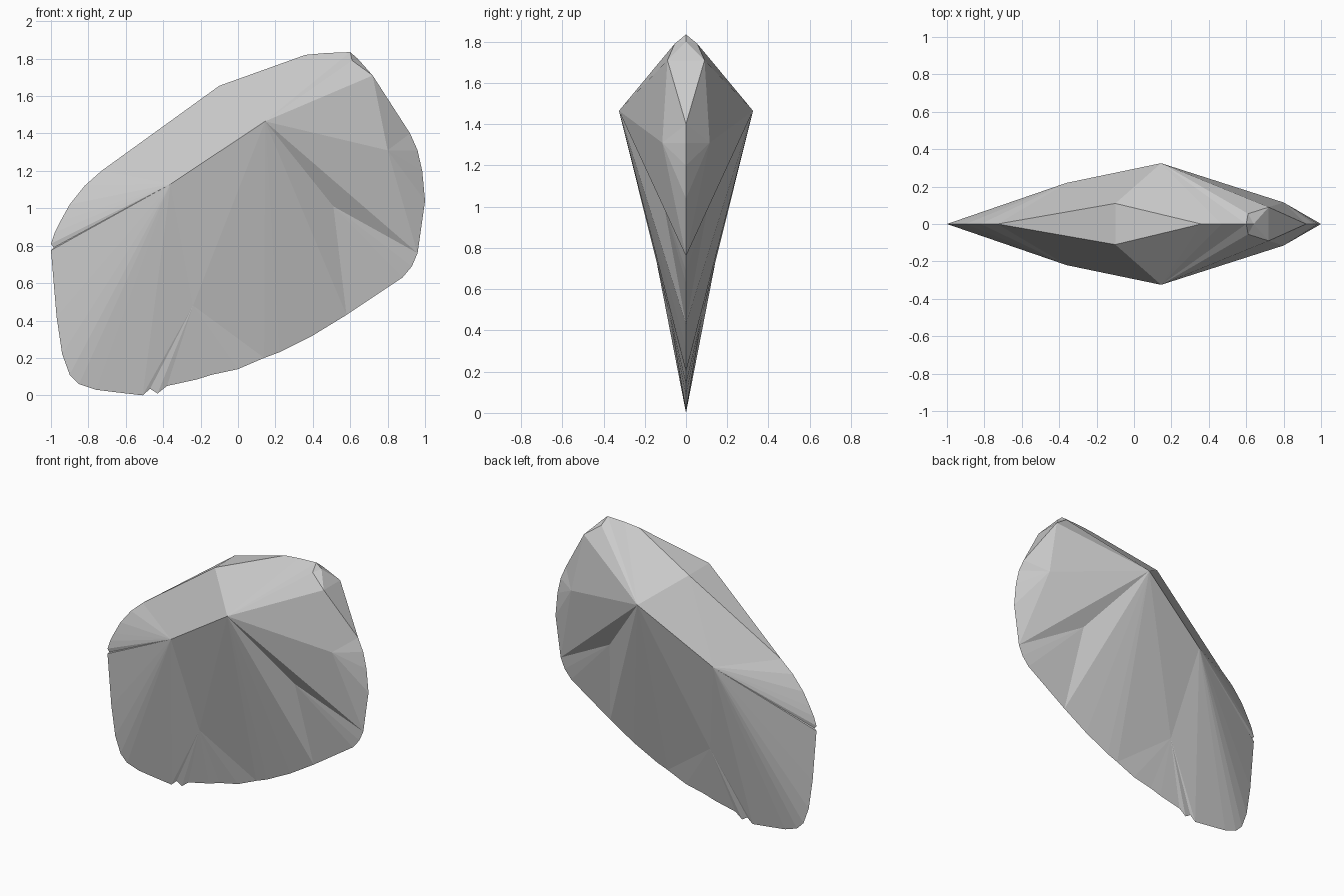
import bpy
import bmesh

cube = bpy.data.objects.get("Cube")
if cube:
    bpy.data.objects.remove(cube)

# Thin rim in the mirror plane: (x, z), running from the top to the left and around
RIM = [
    (.36, 1.82), (-.73, 1.2), (-.82, 1.12), (-.9, 1.02), (-.95, .93), (-.98, .87),
    (-1, .81), (-.985, .79), (-1, .775), (-.97, .42), (-.94, .22), (-.9, .11),
    (-.85, .06), (-.76, .03), (-.64, .015), (-.51, 0), (-.47, .035), (-.43, .01),
    (-.38, .05), (-.22, .085), (-.14, .11), (0, .14), (.14, .2), (.22, .23),
    (.4, .32), (.58, .43), (.88, .63), (.93, .69), (.96, .76), (1, 1.04),
    (.985, 1.2), (.96, 1.31), (.92, 1.4), (.6, 1.835), (.47, 1.83), (.64, 1.8),
]
NOTCH = len(RIM) - 1
CORNER, TIP, SHOULDER, SLIT, BELLY, HIP, NOSE = 32, 33, 1, 15, 22, 25, 28

# Raised points on each flank: (x, distance from the mirror plane, z)
PEAKS = {
    "crown": (.145, .325, 1.465),
    "left_peak": (-.36, .22, 1.13),
    "roof": (-.1, .11, 1.655),
    "fold": (.51, .107, 1.01),
    "cheek": (.8, .115, 1.31),
    "base": (-.24, .08, .48),
    "chip_outer": (.72, .09, 1.71),
    "chip_inner": (.61, .055, 1.79),
}

# Fans of triangles: a peak and the run of rim points it reaches
FANS = [
    ("left_peak", SHOULDER, SLIT), ("base", SLIT, BELLY), ("crown", BELLY, HIP),
    ("fold", HIP, NOSE), ("cheek", NOSE, CORNER), ("crown", TIP, TIP + 1),
]

# Triangles joining the peaks to each other and to the rim
JOINS = [
    ("crown", 0, TIP + 1), ("crown", 0, "roof"), ("crown", "roof", "left_peak"),
    ("roof", SHOULDER, "left_peak"), ("crown", "left_peak", "base"),
    ("left_peak", "base", SLIT), ("crown", "base", BELLY), ("crown", HIP, "fold"),
    ("crown", "fold", NOSE), ("crown", NOSE, "cheek"),
    ("crown", "cheek", "chip_outer"), ("cheek", CORNER, "chip_outer"),
    ("crown", "chip_outer", "chip_inner"), ("crown", "chip_inner", TIP),
    ("chip_inner", TIP, NOTCH), ("chip_inner", "chip_outer", NOTCH),
]

# Faces that bridge both flanks
BRIDGES = [("roof", SHOULDER), ("roof", 0), ("chip_outer", NOTCH), ("chip_outer", CORNER)]

bm = bmesh.new()
rim = [bm.verts.new((x, 0, z)) for x, z in RIM]
flanks = []

for side in (-1, 1):
    peaks = {name: bm.verts.new((x, side * y, z)) for name, (x, y, z) in PEAKS.items()}
    flanks.append(peaks)

    def vert(key):
        return peaks[key] if isinstance(key, str) else rim[key]

    for peak, first, last in FANS:
        for i in range(first, last):
            bm.faces.new([vert(peak), rim[i], rim[i + 1]])
    for triangle in JOINS:
        bm.faces.new([vert(key) for key in triangle])

for peak, end in BRIDGES:
    bm.faces.new([flanks[0][peak], flanks[1][peak], rim[end]])

bmesh.ops.recalc_face_normals(bm, faces=bm.faces)
mesh = bpy.data.meshes.new("faceted_stone")
bm.to_mesh(mesh)
bm.free()

# Plain grey stone
stone = bpy.data.materials.new("stone_grey")
stone.use_nodes = True
colour = (.6, .6, .6, 1)
stone.diffuse_color = colour
stone.node_tree.nodes["Principled BSDF"].inputs["Base Color"].default_value = colour
mesh.materials.append(stone)

body = bpy.data.objects.new("faceted_stone", mesh)
bpy.context.collection.objects.link(body)
